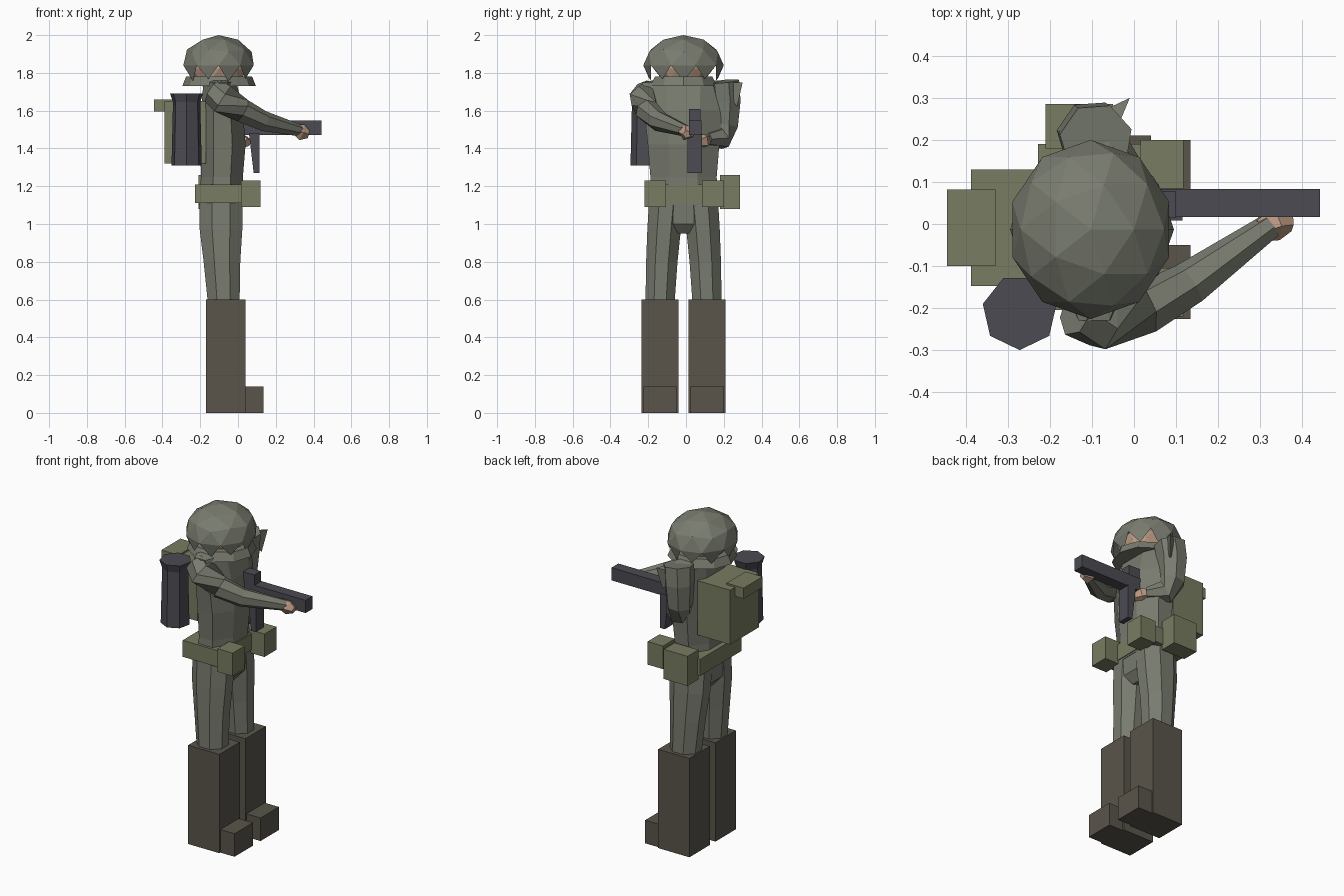
import bpy, bmesh, math
from mathutils import Vector

if "Cube" in bpy.data.objects:
    bpy.data.objects.remove(bpy.data.objects["Cube"])


def material(name, rgb):
    m = bpy.data.materials.new(name)
    m.diffuse_color = (*rgb, 1)
    m.use_nodes = True
    m.node_tree.nodes["Principled BSDF"].inputs["Base Color"].default_value = m.diffuse_color
    return m


CLOTH = material("cloth", (0.19, 0.20, 0.16))
CANVAS = material("canvas", (0.19, 0.20, 0.12))
LEATHER = material("leather", (0.10, 0.09, 0.07))
METAL = material("metal", (0.07, 0.07, 0.085))
SKIN = material("skin", (0.48, 0.31, 0.22))


def finish(name, bm, mat):
    bmesh.ops.recalc_face_normals(bm, faces=bm.faces)
    me = bpy.data.meshes.new(name)
    bm.to_mesh(me)
    bm.free()
    me.materials.append(mat)
    ob = bpy.data.objects.new(name, me)
    bpy.context.collection.objects.link(ob)
    return ob


def box(name, x, y, z, mat):
    """Box from (min, max) ranges."""
    bm = bmesh.new()
    bmesh.ops.create_cube(bm, size=1)
    for v in bm.verts:
        v.co = Vector([(r[0] + r[1]) / 2 + c * (r[1] - r[0]) for r, c in zip((x, y, z), v.co)])
    return finish(name, bm, mat)


def skin_rings(name, rings, mat):
    """Join equal-sized point rings and cap both ends."""
    bm = bmesh.new()
    vs = [[bm.verts.new(p) for p in ring] for ring in rings]
    n = len(vs[0])
    for a, b in zip(vs, vs[1:]):
        for i in range(n):
            j = (i + 1) % n
            bm.faces.new((a[i], a[j], b[j], b[i]))
    bm.faces.new(vs[0])
    bm.faces.new(vs[-1])
    return finish(name, bm, mat)


def stack(name, sections, mat, n=8, turn=0.5):
    """Loft of horizontal ellipses: (x, y, z, rx, ry)."""
    ang = [2 * math.pi * (i + turn) / n for i in range(n)]
    return skin_rings(name, [[(x + rx * math.cos(a), y + ry * math.sin(a), z) for a in ang]
                             for x, y, z, rx, ry in sections], mat)


def limb(name, path, radii, mat, n=7):
    """Tapered tube along a path of points."""
    pts = [Vector(p) for p in path]
    side = Vector((1, 0.3, 0))
    rings = []
    for i, (p, r) in enumerate(zip(pts, radii)):
        t = (pts[min(i + 1, len(pts) - 1)] - pts[max(i - 1, 0)]).normalized()
        u = (side - t * side.dot(t)).normalized() if abs(t.z) > 0.5 else t.cross(Vector((0, 0, 1))).normalized()
        if rings and u.dot(prev) < 0:
            u = -u
        prev = u
        w = t.cross(u)
        rings.append([p + r * (u * math.cos(2 * math.pi * k / n) + w * math.sin(2 * math.pi * k / n))
                      for k in range(n)])
    return skin_rings(name, rings, mat)


MID = -0.013  # body centre line in y

# Boots and trouser legs
for s, side in ((-1, "right"), (1, "left")):
    y = MID + s * 0.125
    box(side + "_boot_shaft", (-0.17, 0.04), (y - 0.098, y + 0.098), (0, 0.60), LEATHER)
    box(side + "_boot_toe", (0.0, 0.135), (y - 0.088, y + 0.088), (0, 0.14), LEATHER)
    stack(side + "_trouser_leg", [(-0.075, y, 0.57, 0.09, 0.083), (-0.085, y - s * 0.01, 0.8, 0.105, 0.09),
                                  (-0.09, y - s * 0.022, 0.97, 0.122, 0.096),
                                  (-0.09, MID + s * 0.09, 1.13, 0.125, 0.10)], CLOTH)
stack("hips", [(-0.09, MID, 0.95, 0.07, 0.07), (-0.09, MID, 1.0, 0.115, 0.14),
               (-0.09, MID, 1.14, 0.125, 0.19)], CLOTH)

# Jacket
stack("jacket", [(-0.09, MID, 1.10, 0.125, 0.195), (-0.085, MID, 1.25, 0.12, 0.19),
                 (-0.08, MID, 1.42, 0.13, 0.205), (-0.085, MID, 1.60, 0.12, 0.225),
                 (-0.095, MID, 1.75, 0.095, 0.235), (-0.10, MID, 1.77, 0.07, 0.12)], CLOTH)
stack("collar", [(-0.10, MID, 1.73, 0.195, 0.185), (-0.10, MID, 1.78, 0.175, 0.16)], CLOTH, n=10, turn=0)

# Head
bm = bmesh.new()
bmesh.ops.create_icosphere(bm, subdivisions=2, radius=1)
for v in bm.verts:
    v.co = Vector((-0.10 + 0.145 * v.co.x, MID + 0.13 * v.co.y, 1.82 + 0.12 * v.co.z))
finish("head", bm, SKIN)

# Helmet: faceted dome with a zigzag lower edge
bm = bmesh.new()
bmesh.ops.create_icosphere(bm, subdivisions=2, radius=1)
low = [f for f in bm.faces if sum(v.co.z < -0.1 for v in f.verts) > 1]
bmesh.ops.delete(bm, geom=low, context="FACES")
for v in bm.verts:
    v.co = Vector((-0.103 + 0.196 * v.co.x, MID + 0.213 * v.co.y, 1.84 + 0.16 * v.co.z))
finish("helmet", bm, CLOTH)

# Arms and hands
limb("right_sleeve", [(-0.135, -0.20, 1.70), (-0.08, -0.22, 1.665), (0.02, -0.205, 1.60),
                      (0.13, -0.145, 1.545), (0.325, -0.005, 1.495)],
     [0.07, 0.082, 0.065, 0.055, 0.032], CLOTH)
limb("right_hand", [(0.30, -0.015, 1.50), (0.335, 0.005, 1.485), (0.375, 0.005, 1.475)],
     [0.03, 0.045, 0.022], SKIN, n=5)
limb("left_sleeve", [(-0.09, 0.20, 1.755), (-0.10, 0.21, 1.65), (-0.10, 0.205, 1.52),
                     (-0.075, 0.18, 1.455), (0.0, 0.11, 1.45)],
     [0.088, 0.085, 0.075, 0.066, 0.036], CLOTH)
limb("left_hand", [(-0.01, 0.115, 1.45), (0.02, 0.09, 1.44), (0.05, 0.06, 1.43)],
     [0.03, 0.042, 0.025], SKIN, n=5)
bm = bmesh.new()  # pointed cloth fold on the left shoulder
fold = [bm.verts.new(p) for p in ((-0.18, 0.22, 1.72), (-0.01, 0.30, 1.75), (-0.03, 0.27, 1.62), (-0.06, 0.18, 1.75))]
for a, b, c in ((0, 1, 2), (0, 1, 3), (0, 2, 3), (1, 2, 3)):
    bm.faces.new((fold[a], fold[b], fold[c]))
finish("shoulder_fold", bm, CLOTH)

# Belt and pouches
box("belt", (-0.228, 0.03), (-0.205, 0.19), (1.11, 1.21), CANVAS)
for name, x, y, z in (("right_pouch", (0.015, 0.118), (-0.22, -0.105), (1.09, 1.23)),
                      ("left_pouch", (0.015, 0.118), (0.085, 0.20), (1.09, 1.23)),
                      ("side_pouch", (-0.21, -0.05), (0.18, 0.285), (1.08, 1.26))):
    box(name, x, y, z, CANVAS)

# Backpack and canister
box("backpack", (-0.388, -0.17), (-0.147, 0.13), (1.32, 1.65), CANVAS)
box("backpack_roll", (-0.445, -0.33), (-0.10, 0.082), (1.595, 1.66), CANVAS)
stack("canister", [(-0.272, -0.21, 1.31, 0.082, 0.084), (-0.272, -0.21, 1.645, 0.074, 0.076),
                   (-0.272, -0.21, 1.692, 0.09, 0.09)], METAL, n=7, turn=-1.75)

# Rifle
box("rifle_barrel", (-0.05, 0.443), (0.017, 0.083), (1.47, 1.547), METAL)
box("rifle_sight", (-0.02, 0.10), (0.015, 0.077), (1.54, 1.61), METAL)
mag = box("rifle_magazine", (0.058, 0.115), (0.008, 0.085), (1.27, 1.48), METAL)
for v in mag.data.vertices:  # wedge towards the front
    if v.co.z < 1.3 and v.co.x < 0.1:
        v.co.x += 0.025
